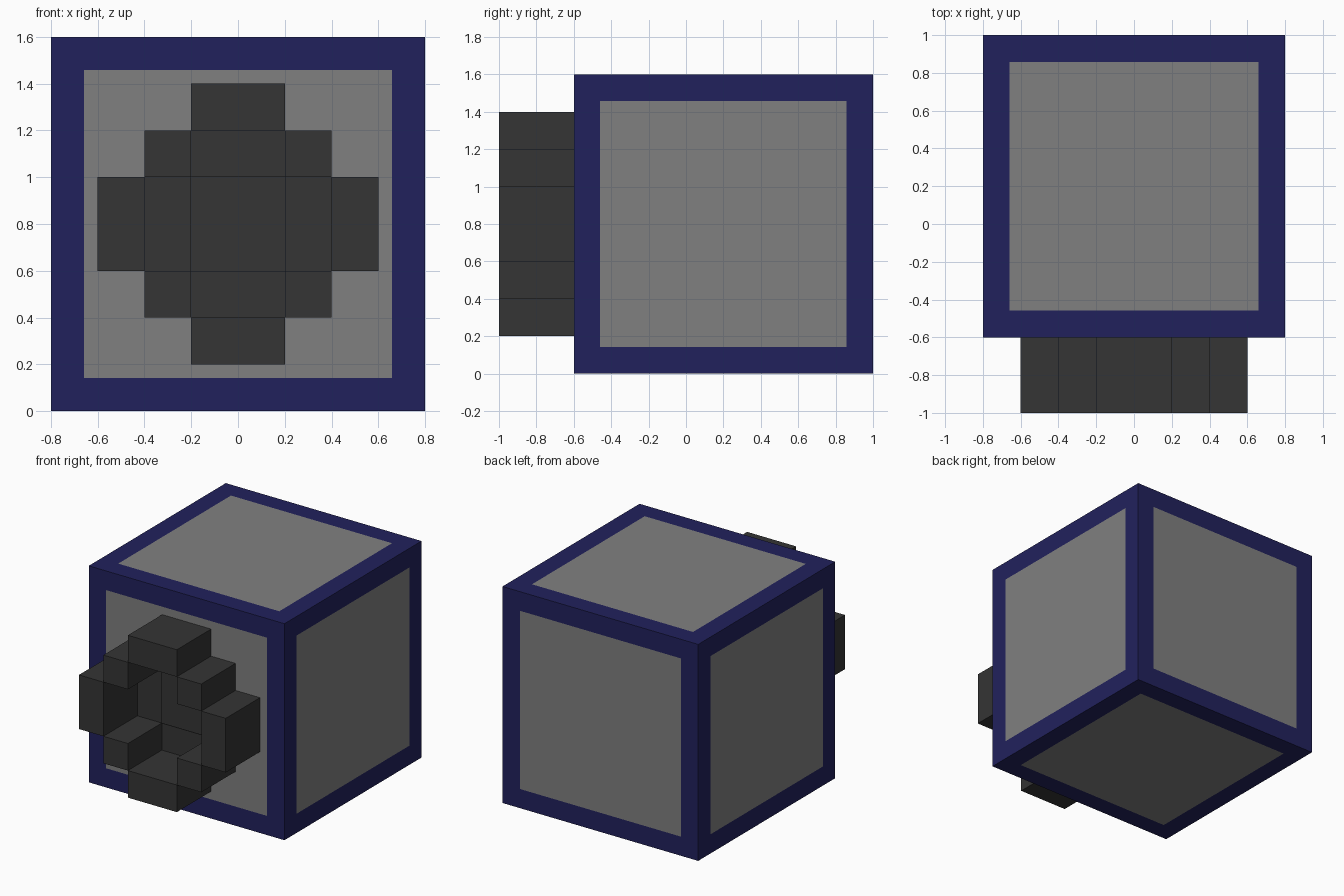
import bpy, bmesh
from mathutils import Matrix

if "Cube" in bpy.data.objects:
    bpy.data.objects.remove(bpy.data.objects["Cube"])


def material(name, rgb):
    m = bpy.data.materials.new(name)
    m.diffuse_color = (*rgb, 1)
    m.use_nodes = True
    m.node_tree.nodes["Principled BSDF"].inputs["Base Color"].default_value = m.diffuse_color
    return m


BLUE = material("navy_blue", (0.0155, 0.0155, 0.108))
GRAY = material("mid_gray", (0.216, 0.216, 0.216))
DARK = material("charcoal", (0.035, 0.035, 0.035))


def finish(name, bm, mats, location=(0, 0, 0)):
    mesh = bpy.data.meshes.new(name)
    bm.to_mesh(mesh)
    bm.free()
    for m in mats:
        mesh.materials.append(m)
    obj = bpy.data.objects.new(name, mesh)
    obj.location = location
    bpy.context.collection.objects.link(obj)


def add_box(bm, center, size):
    bmesh.ops.create_cube(bm, size=1, matrix=Matrix.Translation(center) @ Matrix.Diagonal((*size, 1)))


# Cube body: framed panel on every side, square socket sunk into the front
bm = bmesh.new()
bmesh.ops.create_cube(bm, size=1.6)
bm.normal_update()
panels = bm.faces[:]
front = [f for f in panels if f.normal.y < -0.9]
bmesh.ops.inset_individual(bm, faces=panels, thickness=0.2)
bmesh.ops.inset_individual(bm, faces=front, thickness=0.4)
bmesh.ops.inset_individual(bm, faces=front, thickness=0.0, depth=-0.2)

# Nick the panel corners
corners = [v for v in bm.verts
           if [round(c, 2) for c in sorted(map(abs, v.co))] == [0.6, 0.6, 0.8]]
bmesh.ops.bevel(bm, geom=corners, offset=0.012, offset_type='OFFSET',
                segments=1, profile=0.5, affect='VERTICES')

# Colour by position: socket, frame, panel
for f in bm.faces:
    low, mid, high = sorted(map(abs, f.calc_center_median()))
    f.material_index = 2 if high < 0.75 else 0 if mid > 0.57 else 1
finish("body", bm, [BLUE, GRAY, DARK], (0, 0.2, 0.8))

# Stepped ring of blocks around the socket, with thin backing plates inside it
ring, plates = bmesh.new(), bmesh.new()
for s in (-1, 1):
    add_box(ring, (0, -0.8, 0.8 + 0.5 * s), (0.4, 0.4, 0.2))
    add_box(ring, (0.5 * s, -0.8, 0.8), (0.2, 0.4, 0.4))
    for t in (-1, 1):
        add_box(ring, (0.3 * s, -0.8, 0.8 + 0.3 * t), (0.2, 0.4, 0.2))
    add_box(plates, (0, -0.602, 0.8 + 0.3 * s), (0.4, 0.004, 0.2))
    add_box(plates, (0.3 * s, -0.602, 0.8), (0.2, 0.004, 0.4))
finish("front_ring", ring, [DARK])
finish("ring_backing", plates, [DARK])
